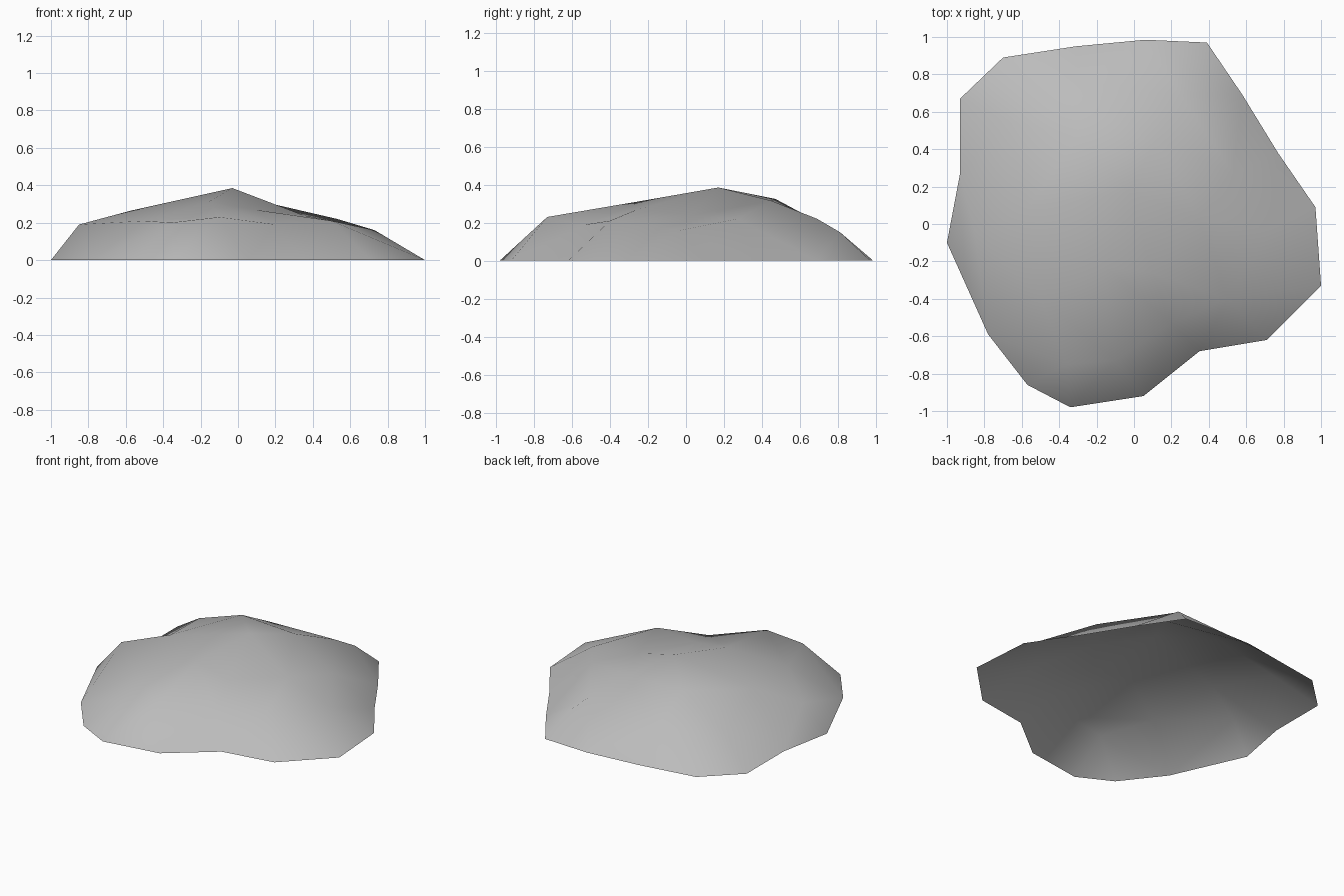
import bpy
from mathutils import Vector
from mathutils.geometry import delaunay_2d_cdt

default_cube = bpy.data.objects.get("Cube")
if default_cube:
    bpy.data.objects.remove(default_cube, do_unlink=True)


def flat_material(name, colour):
    material = bpy.data.materials.new(name)
    material.use_nodes = True
    material.diffuse_color = colour
    shader = material.node_tree.nodes["Principled BSDF"]
    shader.inputs["Base Color"].default_value = colour
    shader.inputs["Roughness"].default_value = 0.9
    return material


# Ground outline of the mound, counter-clockwise from the back left corner
ground_outline = [
    (.39, .97), (.06, .985), (-.31, .95), (-.7, .89), (-.93, .67), (-.93, .27),
    (-1, -.1), (-.78, -.59), (-.57, -.86), (-.34, -.98), (.05, -.92),
    (.35, -.68), (.71, -.62), (1, -.33), (.97, .09), (.77, .38), (.58, .69),
]

# Ridge lines: each is a chain of points running down from the summit
summit = (-.03, .17, .385)
ridges = {
    "front": [summit, (-.15, -.23, .315), (-.1, -.73, .23)],
    "front_shoulder": [(-.1, -.73, .23), (-.36, -.75, .2)],
    "right": [summit, (-.57, .08, .265), (-.85, -.05, .19)],
    "back": [summit, (-.3, .47, .325)],
    "back_left": [summit, (.12, .45, .315), (.25, .69, .22), (.32, .81, .15)],
    "left_spur": [(-.15, -.23, .315), (.1, -.26, .268), (.5, -.4, .21), (.73, -.03, .16)],
}

# Hollows and broad slopes between the ridges
slopes = [
    (.53, .27, .22), (.35, .03, .24), (.2, -.53, .19),
    (-.5, -.4, .21), (-.68, .55, .17), (-.3, .76, .17),
]


def build_mound(name, outline, chains, extra_points, material):
    """Triangulate the outline with the ridges kept as edges, then lift it."""
    points = [Vector((x, y, 0)) for x, y in outline]
    count = len(points)
    edges = [(i, (i + 1) % count) for i in range(count)]
    index = {}

    def add_point(position):
        if position not in index:
            index[position] = len(points)
            points.append(Vector(position))
        return index[position]

    for chain in chains.values():
        ids = [add_point(position) for position in chain]
        edges.extend(zip(ids, ids[1:]))
    for position in extra_points:
        add_point(position)

    flat, _, faces, sources, _, _ = delaunay_2d_cdt(
        [p.to_2d() for p in points], edges, [list(range(count))], 1, 1e-5)
    heights = [points[source[0]].z if source else 0 for source in sources]
    vertices = [(p.x, p.y, z) for p, z in zip(flat, heights)]

    mesh = bpy.data.meshes.new(name)
    mesh.from_pydata(vertices, [], faces)
    mesh.materials.append(material)
    mesh.update()
    # Every face looks upward; the underside stays open
    for face in mesh.polygons:
        if face.normal.z < 0:
            face.flip()
        face.use_smooth = True
    mesh.update()
    mound = bpy.data.objects.new(name, mesh)
    bpy.context.collection.objects.link(mound)
    return mound


stone_grey = flat_material("stone grey", (.5, .5, .5, 1))
build_mound("rock_mound", ground_outline, ridges, slopes, stone_grey)
